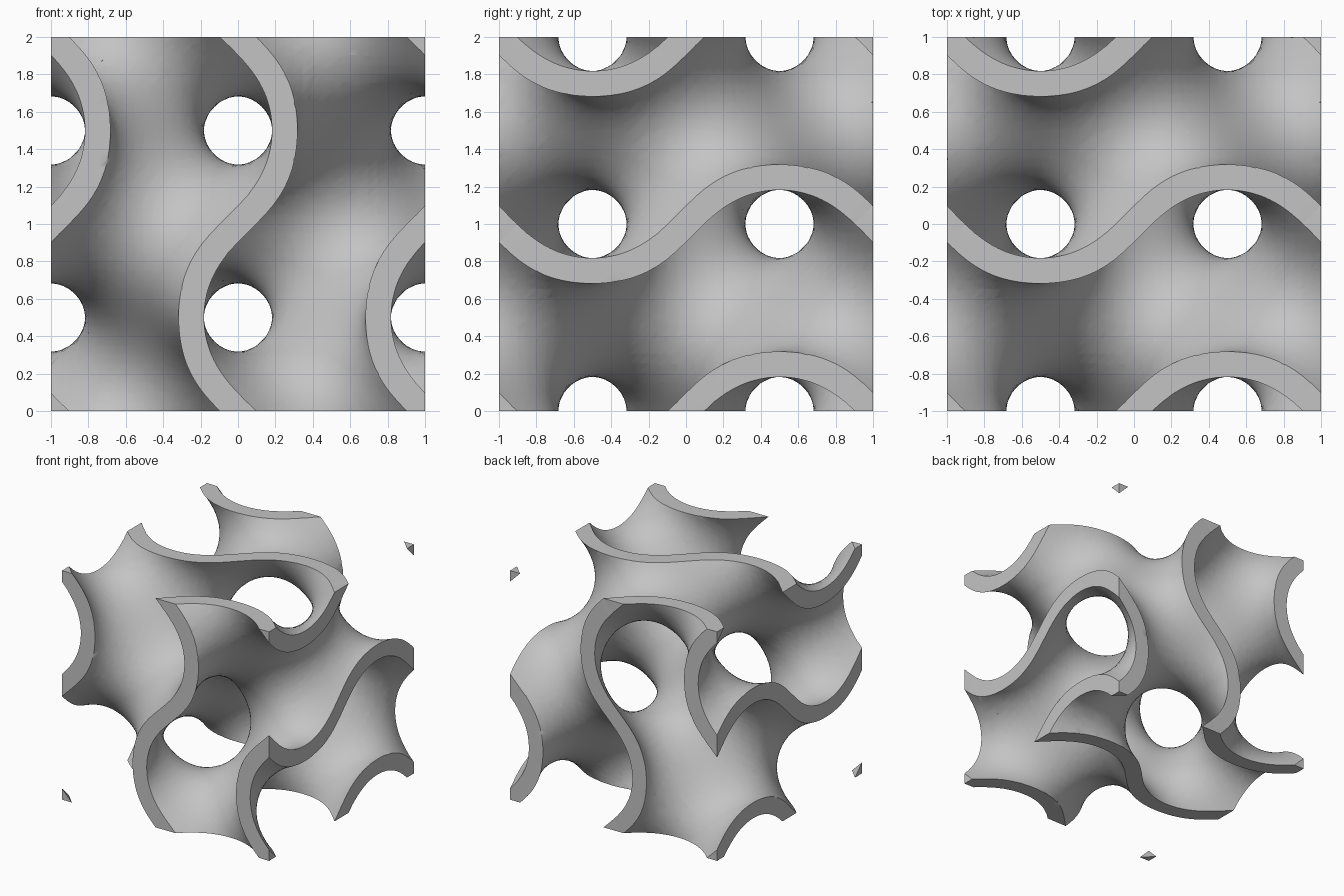
import bpy, bmesh
from math import sin, cos, pi, radians
from itertools import permutations, product, combinations

if "Cube" in bpy.data.objects:
    bpy.data.objects.remove(bpy.data.objects["Cube"])

N = 40          # grid cells along each side
WALL = 0.3      # the wall fills -WALL < field < WALL
CORNERS = list(product((0, 1), repeat=3))
AXES = ((1, 0, 0), (0, 1, 0), (0, 0, 1))


def place(p):
    return tuple(2 * c / N - 1 for c in p)


def field(p):
    x, y, z = (c * pi for c in p)
    return sin(x) * cos(y) + sin(y) * cos(z) + sin(z) * cos(x)


def add(p, q):
    return tuple(a + b for a, b in zip(p, q))


bm = bmesh.new()
verts = {}
value = {p: field(place(p)) for p in product(range(N + 1), repeat=3)}


def vertex(key, co):
    if key not in verts:
        verts[key] = bm.verts.new((co[0], co[1], co[2] + 1))
    return verts[key]


def crossing(p, q, level):
    """Vertex where the field reaches the level on a grid edge."""
    p, q = min(p, q), max(p, q)
    key = (p, q, level)
    if key in verts:
        return verts[key]
    a, b = place(p), place(q)
    rising = value[q] > value[p]
    lo, hi = 0.0, 1.0
    for _ in range(14):
        t = (lo + hi) / 2
        co = tuple(u + (v - u) * t for u, v in zip(a, b))
        if (field(co) < level) == rising:
            lo = t
        else:
            hi = t
    return vertex(key, co)


def sheet_face(tet, level):
    """Piece of one curved side of the wall inside a tetrahedron."""
    low = [p for p in tet if value[p] < level]
    high = [p for p in tet if value[p] >= level]
    if not low or not high:
        return
    if len(low) == 2:
        (a, b), (c, d) = low, high
        pairs = ((a, c), (a, d), (b, d), (b, c))
    else:
        pairs = [(a, b) for a in low for b in high]
    bm.faces.new([crossing(p, q, level) for p, q in pairs])


def rim_face(tri):
    """Part of a triangle on the cube's outside that lies in the wall."""
    loop = []
    for i, p in enumerate(tri):
        q = tri[(i + 1) % 3]
        if abs(value[p]) < WALL:
            loop.append(vertex(p, place(p)))
        levels = (-WALL, WALL) if value[p] < value[q] else (WALL, -WALL)
        for level in levels:
            if (value[p] < level) != (value[q] < level):
                loop.append(crossing(p, q, level))
    if len(loop) > 2:
        bm.faces.new(loop)


# Curved sides and flat cut rims, cell by cell
for cell in product(range(N), repeat=3):
    vals = [value[add(cell, c)] for c in CORNERS]
    if min(vals) > WALL or max(vals) < -WALL:
        continue
    outer = any(c in (0, N - 1) for c in cell)
    for order in permutations(AXES):
        tet = [cell]
        for step in order:
            tet.append(add(tet[-1], step))
        for level in (-WALL, WALL):
            sheet_face(tet, level)
        if outer:
            for tri in combinations(tet, 3):
                if any(len(set(c)) == 1 and c[0] in (0, N) for c in zip(*tri)):
                    rim_face(tri)

# Tidy slivers and face outwards
bmesh.ops.remove_doubles(bm, verts=bm.verts[:], dist=0.004)
bmesh.ops.recalc_face_normals(bm, faces=bm.faces[:])

mesh = bpy.data.meshes.new("gyroid_wall")
bm.to_mesh(mesh)
bm.free()
wall = bpy.data.objects.new("gyroid_wall", mesh)
bpy.context.collection.objects.link(wall)

# Plain grey
grey = bpy.data.materials.new("light_grey")
grey.use_nodes = True
colour = (0.55, 0.55, 0.55, 1)
grey.diffuse_color = colour
grey.node_tree.nodes["Principled BSDF"].inputs["Base Color"].default_value = colour
mesh.materials.append(grey)

bpy.ops.object.select_all(action='DESELECT')
wall.select_set(True)
bpy.context.view_layer.objects.active = wall
bpy.ops.object.shade_smooth_by_angle(angle=radians(45))
